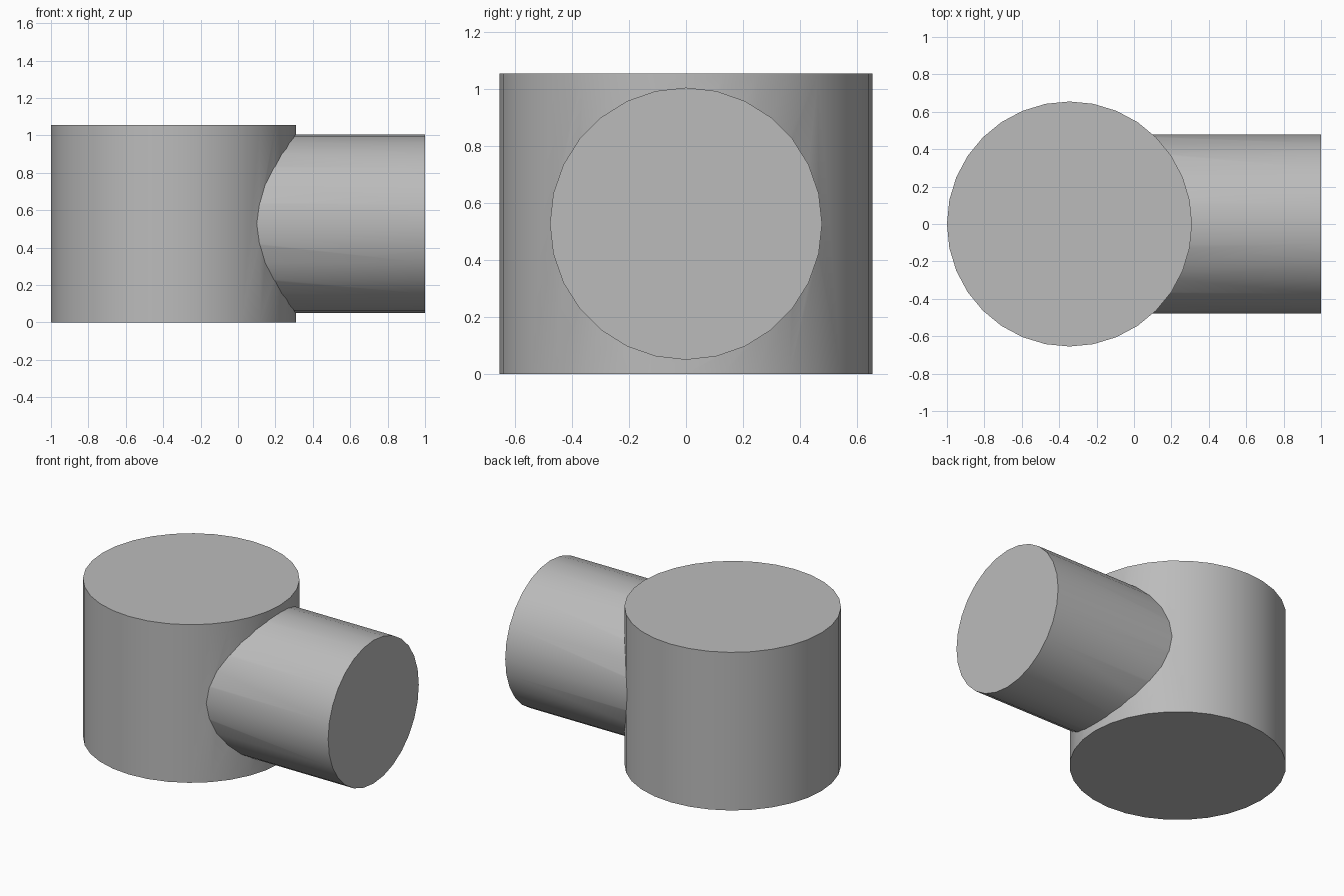
import bpy
from math import pi, radians

cube = bpy.data.objects.get("Cube")
if cube:
    bpy.data.objects.remove(cube, do_unlink=True)

# Single plain grey
grey = bpy.data.materials.new("plain grey")
grey.use_nodes = True
color = (0.5, 0.5, 0.5, 1)
grey.diffuse_color = color
grey.node_tree.nodes["Principled BSDF"].inputs["Base Color"].default_value = color


def cylinder(name, sides, radius, length, location, rotation=(0, 0, 0)):
    bpy.ops.mesh.primitive_cylinder_add(vertices=sides, radius=radius, depth=length,
                                        location=location, rotation=rotation)
    obj = bpy.context.object
    obj.name = name
    obj.data.materials.append(grey)
    return obj


HEIGHT = 1.055
BODY_R = 0.655
BODY_X = BODY_R - 1

# Side branch, running from the body's axis out to +x
branch = cylinder("side_branch", 28, 0.478, 1 - BODY_X,
                  ((1 + BODY_X) / 2, 0, HEIGHT / 2), (0, pi / 2, 0))

# Upright drum, fused with the branch into one solid
body = cylinder("drum_with_branch", 32, BODY_R, HEIGHT, (BODY_X, 0, HEIGHT / 2))
union = body.modifiers.new("join branch", "BOOLEAN")
union.operation = "UNION"
union.solver = "EXACT"
union.object = branch
bpy.ops.object.modifier_apply(modifier=union.name)
bpy.data.objects.remove(branch, do_unlink=True)

# Smooth round walls, sharp rims and joint
bpy.ops.object.shade_smooth_by_angle(angle=radians(30))
